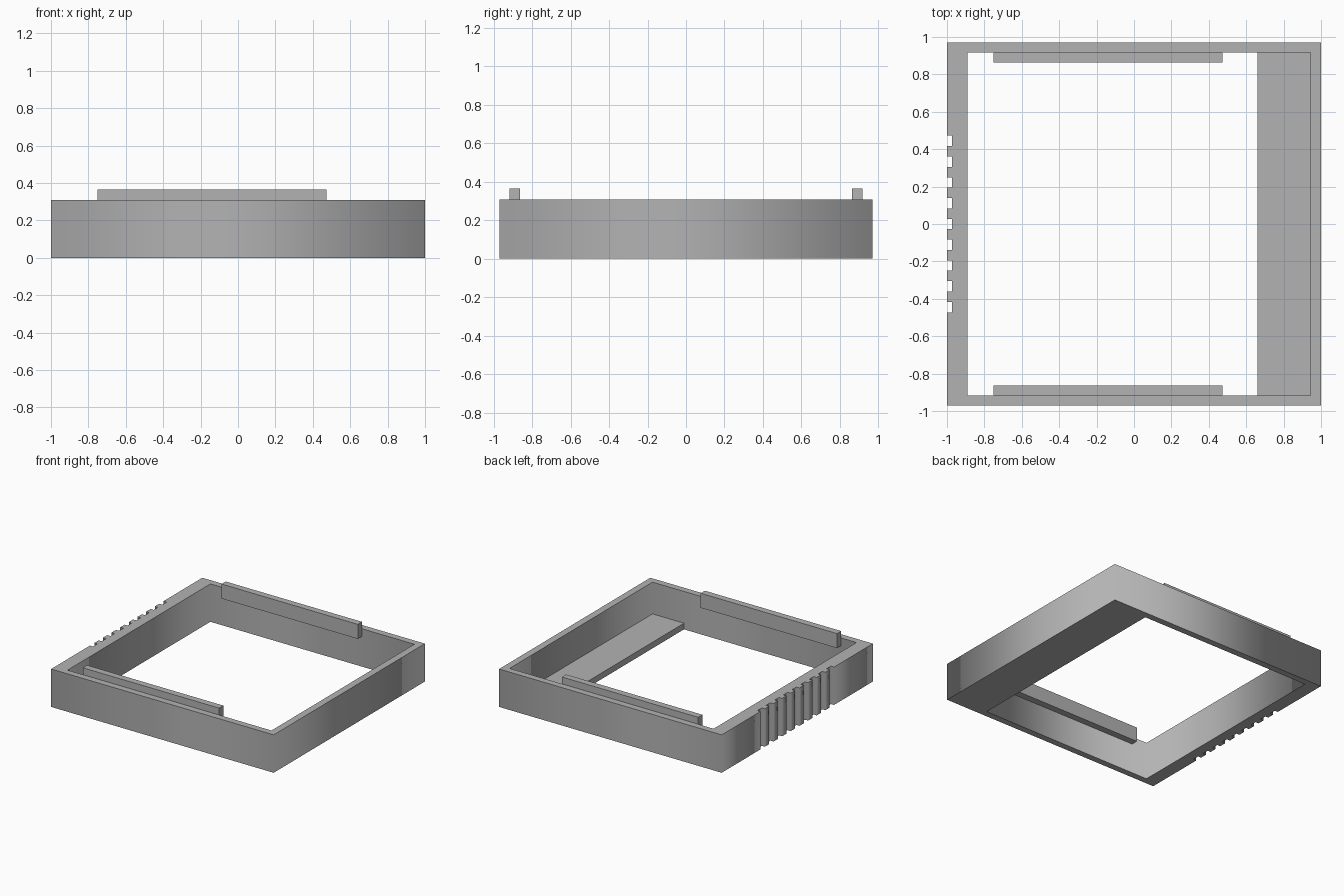
import bpy

cube = bpy.data.objects.get("Cube")
if cube:
    bpy.data.objects.remove(cube, do_unlink=True)

grey = bpy.data.materials.new("plain_grey")
grey.use_nodes = True
colour = (0.45, 0.45, 0.45, 1)
grey.diffuse_color = colour
grey.node_tree.nodes["Principled BSDF"].inputs["Base Color"].default_value = colour

HEIGHT = 0.308
HALF_Y = 0.97
INNER_Y = 0.917
INNER_LEFT = 0.943


def extruded(name, outlines, height):
    """Fill closed outlines (inner ones become holes) and extrude up from z = 0."""
    curve = bpy.data.curves.new(name, "CURVE")
    curve.dimensions = "2D"
    curve.fill_mode = "BOTH"
    curve.extrude = height / 2
    for outline in outlines:
        spline = curve.splines.new("POLY")
        spline.points.add(len(outline) - 1)
        for point, (x, y) in zip(spline.points, outline):
            point.co = (x, y, 0, 1)
        spline.use_cyclic_u = True
    source = bpy.data.objects.new(name + "_outline", curve)
    bpy.context.collection.objects.link(source)
    bpy.context.view_layer.update()
    mesh = bpy.data.meshes.new_from_object(source)
    bpy.data.objects.remove(source, do_unlink=True)
    for vert in mesh.vertices:
        vert.co.z += height / 2
    mesh.name = name
    mesh.materials.clear()
    mesh.materials.append(grey)
    obj = bpy.data.objects.new(name, mesh)
    bpy.context.collection.objects.link(obj)
    return obj


def box(name, low, high):
    bpy.ops.mesh.primitive_cube_add(
        size=1, location=[(a + b) / 2 for a, b in zip(low, high)])
    obj = bpy.context.object
    obj.name = name
    obj.scale = [b - a for a, b in zip(low, high)]
    bpy.ops.object.transform_apply(location=False, rotation=False, scale=True)
    obj.data.materials.append(grey)
    return obj


# Frame walls, with a row of vertical grip grooves in the right side
NOTCHES = 9
step = 0.944 / (2 * NOTCHES - 1)
outer = [(-1, -HALF_Y), (1, -HALF_Y), (1, HALF_Y), (-1, HALF_Y)]
for i in range(NOTCHES):
    top = 0.472 - 2 * i * step
    bottom = top - step
    outer += [(-1, top), (-0.972, top), (-0.972, bottom), (-1, bottom)]
inner = [(-0.89, -INNER_Y), (INNER_LEFT, -INNER_Y),
         (INNER_LEFT, INNER_Y), (-0.89, INNER_Y)]
extruded("frame", [outer, inner], HEIGHT)

# Thin floor shelf along the left wall
box("floor_shelf", (0.66, -INNER_Y, 0), (INNER_LEFT, INNER_Y, 0.05))

# Raised rails inside the front and back walls
for name, side in (("front_rail", -1), ("back_rail", 1)):
    ys = sorted((side * 0.863, side * INNER_Y))
    box(name, (-0.752, ys[0], 0.246), (0.472, ys[1], 0.364))
